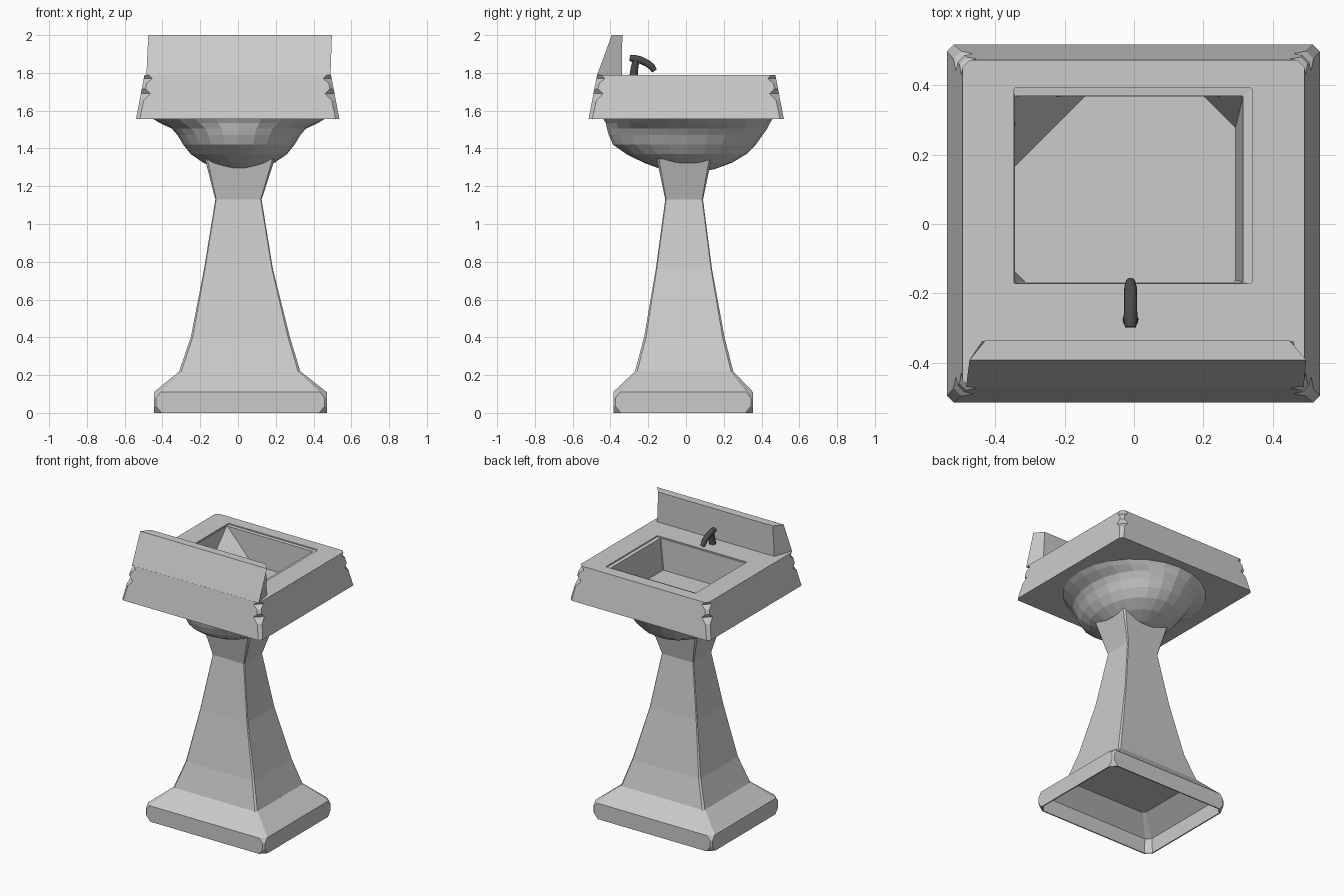
import bpy, bmesh, math
from mathutils import Vector


def ring(x0, x1, y0, y1, z, c):
    """Rectangle with cut corners; c is one size or four (FL, FR, BR, BL)."""
    a, b, d, e = c if isinstance(c, tuple) else (c,) * 4
    return [(x0, y0 + a, z), (x0 + a, y0, z), (x1 - b, y0, z), (x1, y0 + b, z),
            (x1, y1 - d, z), (x1 - d, y1, z), (x0 + e, y1, z), (x0, y1 - e, z)]


def loft(name, rings, mat=None):
    """Skin a stack of equal-length rings and cap both ends."""
    bm = bmesh.new()
    rows = [[bm.verts.new(p) for p in r] for r in rings]
    n = len(rows[0])
    for lo, hi in zip(rows, rows[1:]):
        for i in range(n):
            j = (i + 1) % n
            bm.faces.new((lo[i], lo[j], hi[j], hi[i]))
    bm.faces.new(rows[0][::-1])
    bm.faces.new(rows[-1])
    bmesh.ops.recalc_face_normals(bm, faces=bm.faces)
    me = bpy.data.meshes.new(name)
    bm.to_mesh(me)
    bm.free()
    ob = bpy.data.objects.new(name, me)
    bpy.context.collection.objects.link(ob)
    if mat:
        me.materials.append(mat)
    return ob


def tube(name, points, mat, sides=12):
    """Round tube through (y, z, radius) points in the plane x = -0.01."""
    rings = []
    for i, (y, z, r) in enumerate(points):
        p, q = points[max(i - 1, 0)], points[min(i + 1, len(points) - 1)]
        t = Vector((0, q[0] - p[0], q[1] - p[1])).normalized()
        u = Vector((1, 0, 0))
        v = t.cross(u)
        rings.append([Vector((-0.01, y, z)) + r * (math.cos(k) * u + math.sin(k) * v)
                      for k in (2 * math.pi * s / sides for s in range(sides))])
    ob = loft(name, rings, mat)
    for f in ob.data.polygons:
        f.use_smooth = len(f.vertices) == 4
    return ob


# Plinth: thin hollow shell, pointed cut corners, sloping shoulder
loft("plinth", [
    ring(-0.31, 0.33, -0.27, 0.25, 0.208, 0.012),
    ring(-0.437, 0.462, -0.377, 0.347, 0.105, 0.03),
    ring(-0.437, 0.462, -0.377, 0.347, 0.0, 0.037),
    ring(-0.445, 0.47, -0.385, 0.355, 0.0, 0.04),
    ring(-0.445, 0.47, -0.385, 0.355, 0.035, 0.012),
    ring(-0.445, 0.47, -0.385, 0.355, 0.08, 0.012),
    ring(-0.445, 0.47, -0.385, 0.355, 0.11, 0.035),
    ring(-0.31, 0.33, -0.27, 0.25, 0.22, 0.015),
])

# Pedestal shaft: flared foot, narrow neck, flared top
loft("pedestal", [
    ring(-0.315, 0.333, -0.273, 0.253, 0.21, 0.012),
    ring(-0.25, 0.275, -0.222, 0.204, 0.40, 0.01),
    ring(-0.18, 0.185, -0.16, 0.138, 0.76, 0.005),
    ring(-0.12, 0.125, -0.11, 0.09, 1.13, 0.005),
    ring(-0.175, 0.195, -0.155, 0.135, 1.345, 0.012),
])

# Faceted bowl with a fuller front and a flared lip under the slab
bowl = []
for z, rx, ry, front in ((1.278, 0.06, 0.07, 1), (1.29, 0.11, 0.14, 1), (1.325, 0.19, 0.235, 1),
                         (1.37, 0.255, 0.31, 1.05), (1.42, 0.295, 0.36, 1.1),
                         (1.47, 0.325, 0.395, 1.06), (1.505, 0.355, 0.42, 1.02),
                         (1.535, 0.42, 0.435, 1), (1.56, 0.46, 0.45, 1)):
    bowl.append([(0.005 + rx * math.cos(a),
                  0.01 + ry * math.sin(a) * (front if math.sin(a) < 0 else 1), z)
                 for a in (2 * math.pi * i / 24 for i in range(24))])
loft("bowl", bowl)

# Slab: flared sides with notched corners, then rim, ledge, basin walls and floor
slab = []
for z, c in ((1.555, 0.02), (1.655, 0.022), (1.69, 0.05), (1.715, 0.02),
             (1.745, 0.02), (1.77, 0.045), (1.79, 0.02)):
    k = (z - 1.555) / 0.235 * 0.045
    slab.append(ring(-0.54, 0.537, -0.516, 0.518, z, c) if k == 0 else
                ring(-0.54 + k, 0.537 - k, -0.516 + k, 0.518 - k, z, c))
slab += [
    ring(-0.347, 0.34, -0.172, 0.392, 1.79, 0.003),
    ring(-0.347, 0.34, -0.172, 0.392, 1.782, 0.003),
    ring(-0.345, 0.315, -0.17, 0.37, 1.78, 0.003),
    ring(-0.343, 0.293, -0.168, 0.368, 1.565, (0.03, 0.005, 0.09, 0.2)),
]
loft("basin_slab", slab)

# Backsplash with sloping outer face, flush with the slab front
loft("backsplash", [
    [(-0.485, -0.471, 1.788), (0.49, -0.471, 1.788), (0.46, -0.34, 1.788), (-0.44, -0.34, 1.788)],
    [(-0.475, -0.393, 2.0), (0.497, -0.393, 2.0), (0.45, -0.337, 2.0), (-0.43, -0.337, 2.0)],
])

# Faucet
dark = bpy.data.materials.new("dark_metal")
dark.diffuse_color = (0.07, 0.07, 0.07, 1)
tube("faucet_stem", [(-0.276, 1.785, 0.023), (-0.274, 1.82, 0.02), (-0.264, 1.87, 0.018)], dark)
tube("faucet_spout", [(-0.298, 1.878, 0.016), (-0.275, 1.876, 0.02), (-0.24, 1.868, 0.019),
                      (-0.205, 1.851, 0.019), (-0.182, 1.833, 0.018), (-0.167, 1.81, 0.014)], dark)
